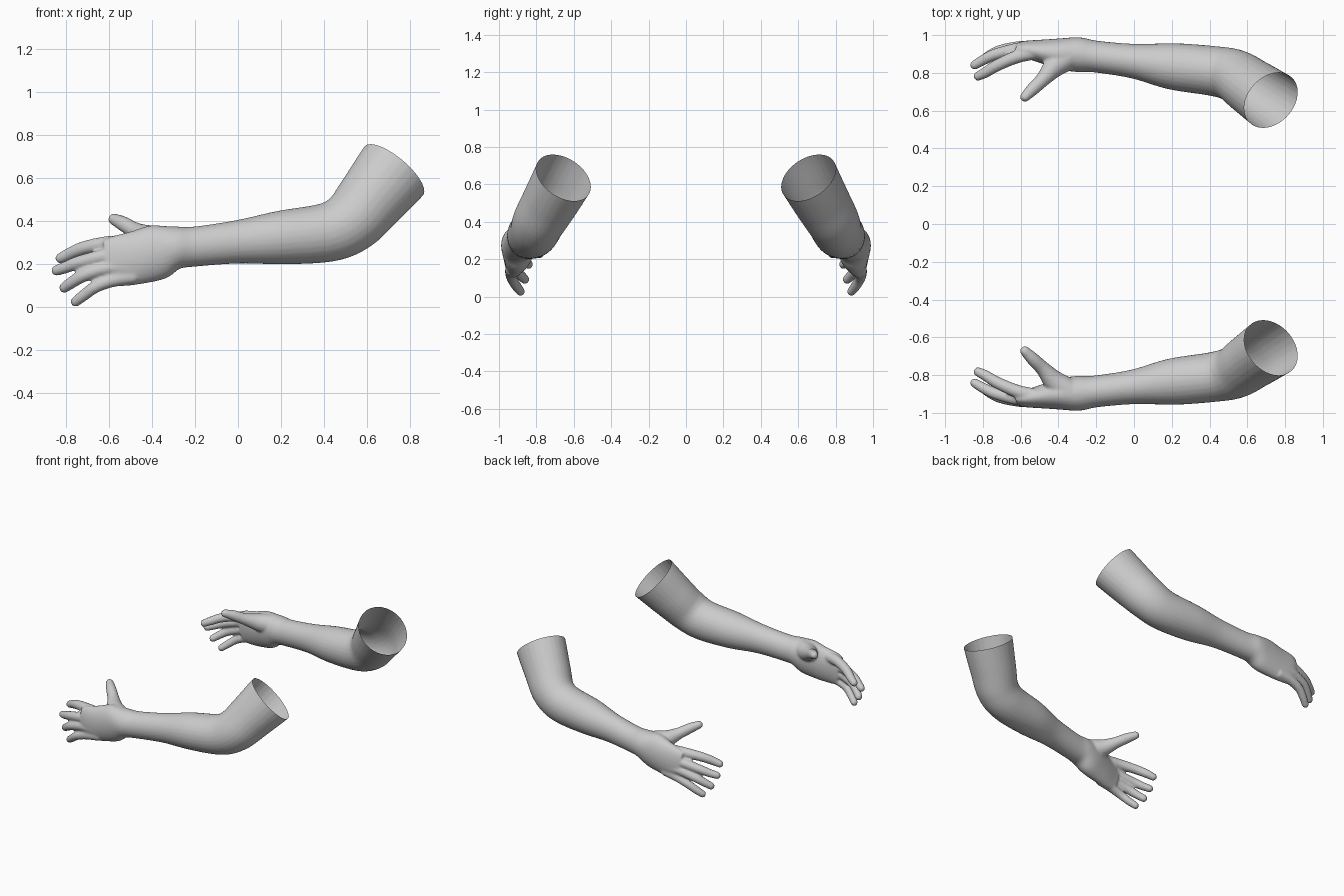
import bpy, bmesh, math
from mathutils import Vector, Matrix

if "Cube" in bpy.data.objects:
    bpy.data.objects.remove(bpy.data.objects["Cube"])


def spline(pts, steps):
    """Catmull-Rom through tuples of any length."""
    p = [Vector(q) for q in pts]
    p = [p[0] * 2 - p[1]] + p + [p[-1] * 2 - p[-2]]
    out = []
    for i in range(1, len(p) - 2):
        a, b, c, d = p[i - 1:i + 3]
        for s in range(steps):
            t = s / steps
            out.append(0.5 * (2 * b + (c - a) * t + (2 * a - 5 * b + 4 * c - d) * t * t
                              + (3 * b - a - 3 * c + d) * t ** 3))
    return out + [p[-2]]


def loft(bm, stations, steps=6, sides=28):
    """Closed tube; station = x, y, z, radius across, radius up."""
    st = spline(stations, steps)
    rings = []
    for i, s in enumerate(st):
        n = (st[min(i + 1, len(st) - 1)] - st[max(i - 1, 0)])
        n = Vector(n[:3]).normalized()
        u = Vector((0, 1, 0))
        u = (u - n * u.dot(n)).normalized()
        v = n.cross(u)
        ring = []
        for k in range(sides):
            a = 2 * math.pi * k / sides
            ring.append(bm.verts.new(Vector(s[:3]) + u * s[3] * math.cos(a) + v * s[4] * math.sin(a)))
        rings.append(ring)
    for a, b in zip(rings, rings[1:]):
        for k in range(sides):
            j = (k + 1) % sides
            bm.faces.new((a[k], a[j], b[j], b[k]))
    bm.faces.new(rings[0][::-1])
    bm.faces.new(rings[-1])


def digit(bm, pts):
    """Tapered finger with a round tip; point = x, y, z, radius."""
    loft(bm, [(*p, p[3]) for p in pts], sides=16)
    x, y, z, r = pts[-1]
    bmesh.ops.create_uvsphere(bm, u_segments=16, v_segments=10, radius=r,
                              matrix=Matrix.Translation((x, y, z)))


bm = bmesh.new()

# upper arm, elbow, forearm, wrist and palm
loft(bm, [
    (0.79, -0.61, 0.715, 0.165, 0.18),
    (0.725, -0.655, 0.635, 0.160, 0.178),
    (0.62, -0.727, 0.505, 0.150, 0.161),
    (0.532, -0.785, 0.405, 0.140, 0.148),
    (0.42, -0.810, 0.350, 0.132, 0.138),
    (0.20, -0.835, 0.325, 0.123, 0.125),
    (0.00, -0.862, 0.305, 0.092, 0.101),
    (-0.20, -0.886, 0.283, 0.084, 0.093),
    (-0.29, -0.896, 0.277, 0.092, 0.101),
    (-0.37, -0.900, 0.258, 0.085, 0.128),
    (-0.47, -0.912, 0.232, 0.066, 0.125),
    (-0.57, -0.925, 0.214, 0.046, 0.118),
    (-0.615, -0.925, 0.208, 0.034, 0.106),
])

# fingers, index to little
for f in (
    [(-0.52, -0.91, 0.300, .038), (-0.62, -0.885, 0.295, .035), (-0.72, -0.842, 0.275, .032),
     (-0.785, -0.803, 0.248, .029), (-0.825, -0.783, 0.229, .025)],
    [(-0.52, -0.93, 0.245, .038), (-0.62, -0.925, 0.238, .034), (-0.735, -0.897, 0.211, .031),
     (-0.80, -0.867, 0.187, .028), (-0.843, -0.842, 0.172, .025)],
    [(-0.52, -0.935, 0.190, .038), (-0.62, -0.933, 0.180, .034), (-0.715, -0.915, 0.150, .031),
     (-0.77, -0.888, 0.118, .028), (-0.808, -0.862, 0.092, .025)],
    [(-0.48, -0.93, 0.145, .036), (-0.58, -0.935, 0.128, .033), (-0.66, -0.930, 0.097, .029),
     (-0.715, -0.908, 0.058, .027), (-0.755, -0.885, 0.027, .024)],
    # thumb
    [(-0.35, -0.885, 0.310, .070), (-0.42, -0.835, 0.325, .060), (-0.48, -0.768, 0.357, .040),
     (-0.535, -0.715, 0.390, .035), (-0.577, -0.673, 0.410, .027)],
):
    digit(bm, f)

bmesh.ops.recalc_face_normals(bm, faces=bm.faces[:])
mesh = bpy.data.meshes.new("arm_parts")
bm.to_mesh(mesh)
bm.free()
base = bpy.data.objects.new("arm_parts", mesh)
bpy.context.collection.objects.link(base)

# fuse the parts into one soft skin
rm = base.modifiers.new("fuse", 'REMESH')
rm.mode = 'VOXEL'
rm.voxel_size = 0.008
sm = base.modifiers.new("soften", 'SMOOTH')
sm.factor = 0.5
sm.iterations = 5
bpy.context.view_layer.update()
ev = base.evaluated_get(bpy.context.evaluated_depsgraph_get())
bm = bmesh.new()
bm.from_mesh(ev.to_mesh())
ev.to_mesh_clear()
bpy.data.objects.remove(base)

# open end of the sleeve-like upper arm
bmesh.ops.bisect_plane(bm, geom=bm.verts[:] + bm.edges[:] + bm.faces[:],
                       plane_co=(0.725, -0.655, 0.635), plane_no=(0.59, 0.40, 0.70),
                       clear_outer=True)
for f in bm.faces:
    f.smooth = True

# both arms, the second mirrored across y
for name in ("right_arm", "left_arm"):
    me = bpy.data.meshes.new(name)
    bm.to_mesh(me)
    bpy.context.collection.objects.link(bpy.data.objects.new(name, me))
    bmesh.ops.scale(bm, vec=(1, -1, 1), verts=bm.verts[:])
    bmesh.ops.reverse_faces(bm, faces=bm.faces[:])
bm.free()
